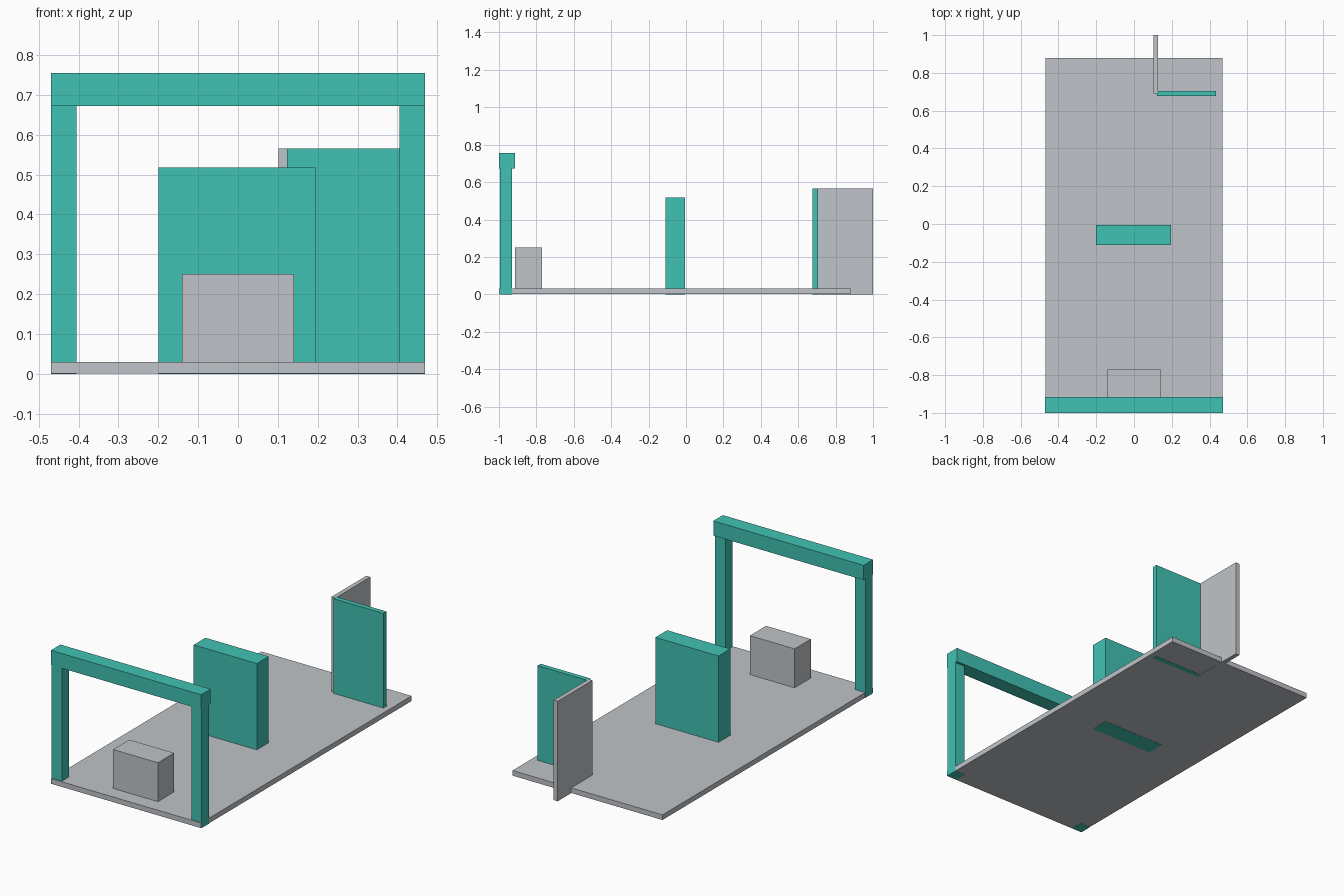
import bpy
import bmesh
from mathutils import Vector

cube = bpy.data.objects.get("Cube")
if cube:
    bpy.data.objects.remove(cube, do_unlink=True)


def material(name, colour):
    mat = bpy.data.materials.new(name)
    mat.use_nodes = True
    mat.diffuse_color = colour
    mat.node_tree.nodes["Principled BSDF"].inputs["Base Color"].default_value = colour
    return mat


teal = material("teal", (0.053, 0.54, 0.456, 1))
grey = material("light grey", (0.53, 0.55, 0.58, 1))


def box(name, low, high, mat):
    """Axis-aligned box between two corners."""
    low, high = Vector(low), Vector(high)
    bm = bmesh.new()
    bmesh.ops.create_cube(bm, size=1)
    bmesh.ops.scale(bm, vec=high - low, verts=bm.verts)
    mesh = bpy.data.meshes.new(name)
    bm.to_mesh(mesh)
    bm.free()
    mesh.materials.append(mat)
    obj = bpy.data.objects.new(name, mesh)
    obj.location = (low + high) / 2
    bpy.context.collection.objects.link(obj)
    return obj


# Floor slab, a hair inside the parts that pass through it
half = 0.47
box("floor", (-half + 0.001, -1, 0.001), (half - 0.001, 0.88, 0.03), grey)

# Entrance gate
for side, x in (("right", -half), ("left", half - 0.065)):
    box(side + "_gate_post", (x, -0.995, 0), (x + 0.065, -0.93, 0.672), teal)
box("gate_beam", (-half, -1, 0.672), (half, -0.915, 0.755), teal)

# Counter behind the gate
box("counter", (-0.14, -0.915, 0.03), (0.14, -0.77, 0.25), grey)

# Centre display wall
box("centre_wall", (-0.2, -0.11, 0), (0.195, -0.005, 0.518), teal)

# Rear corner screen
box("rear_panel", (0.123, 0.677, 0), (0.435, 0.705, 0.565), teal)
box("rear_side_panel", (0.102, 0.69, 0), (0.127, 1, 0.565), grey)
